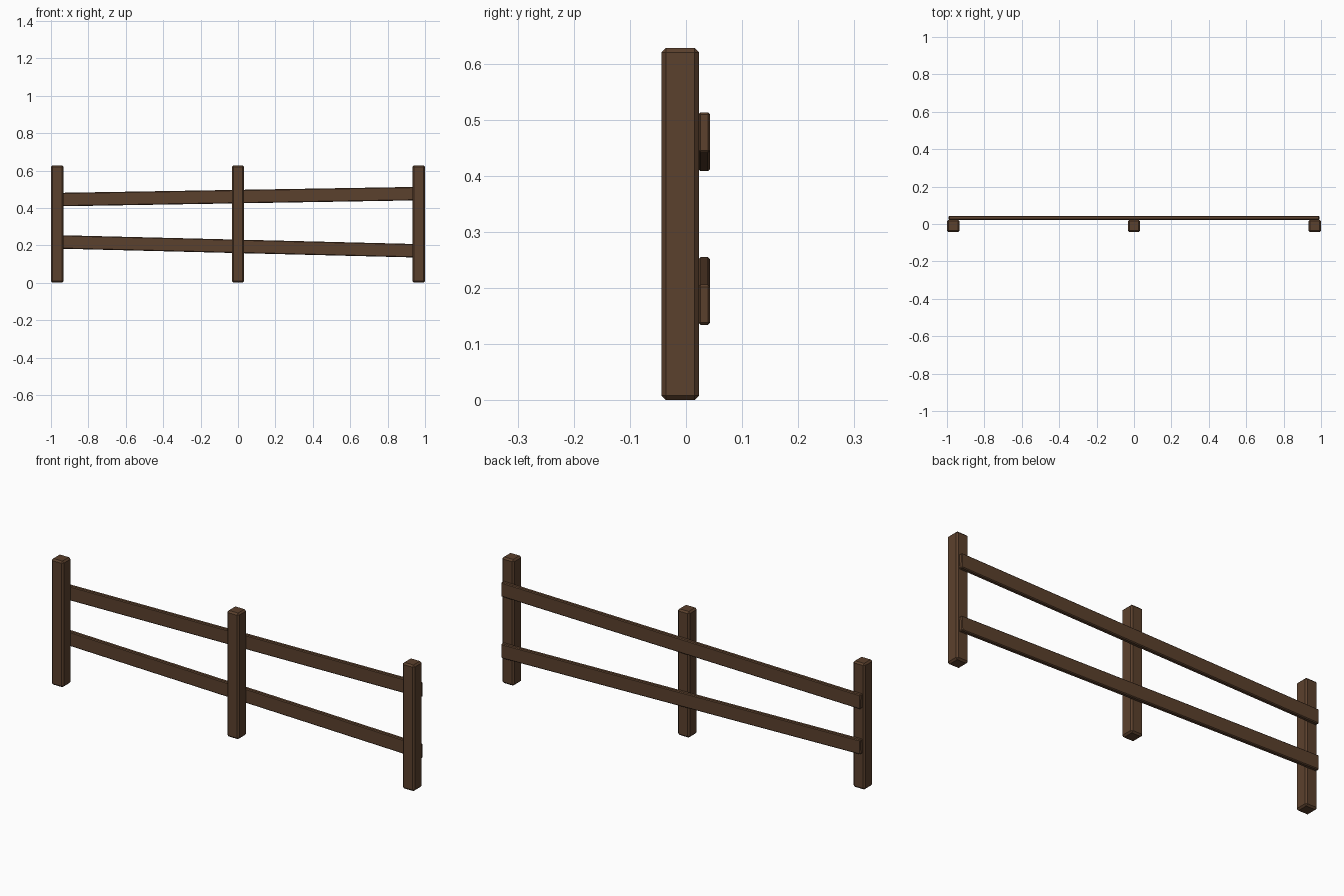
import bpy, math

cube = bpy.data.objects.get("Cube")
if cube:
    bpy.data.objects.remove(cube, do_unlink=True)

wood = bpy.data.materials.new("dark_brown_wood")
wood.use_nodes = True
colour = (0.105, 0.052, 0.026, 1)
wood.diffuse_color = colour
wood.node_tree.nodes["Principled BSDF"].inputs["Base Color"].default_value = colour


def beam(name, centre, size, bevel, tilt=0):
    """Bevelled timber, tilted about the y axis."""
    bpy.ops.mesh.primitive_cube_add(size=1, location=centre, rotation=(0, tilt, 0))
    ob = bpy.context.object
    ob.name = name
    ob.scale = size
    bpy.ops.object.transform_apply(location=False, rotation=False, scale=True)
    ob.data.materials.append(wood)
    mod = ob.modifiers.new("chamfer", 'BEVEL')
    mod.width = bevel
    mod.segments = 1
    return ob


# Upright posts
POST_H = 0.628
for name, x in (("right_post", -0.967), ("middle_post", 0), ("left_post", 0.967)):
    beam(name, (x, -0.0105, POST_H / 2), (0.066, 0.067, POST_H), 0.008)

# Sloping rails nailed to the back of the posts: heights at the -x and +x ends
RAIL_LEN = 1.98
for name, z0, z1 in (("upper_rail", 0.444, 0.477), ("lower_rail", 0.219, 0.170)):
    slope = math.atan2(z1 - z0, RAIL_LEN)
    beam(name, (0, 0.0325, (z0 + z1) / 2), (RAIL_LEN, 0.021, 0.072), 0.004, -slope)
